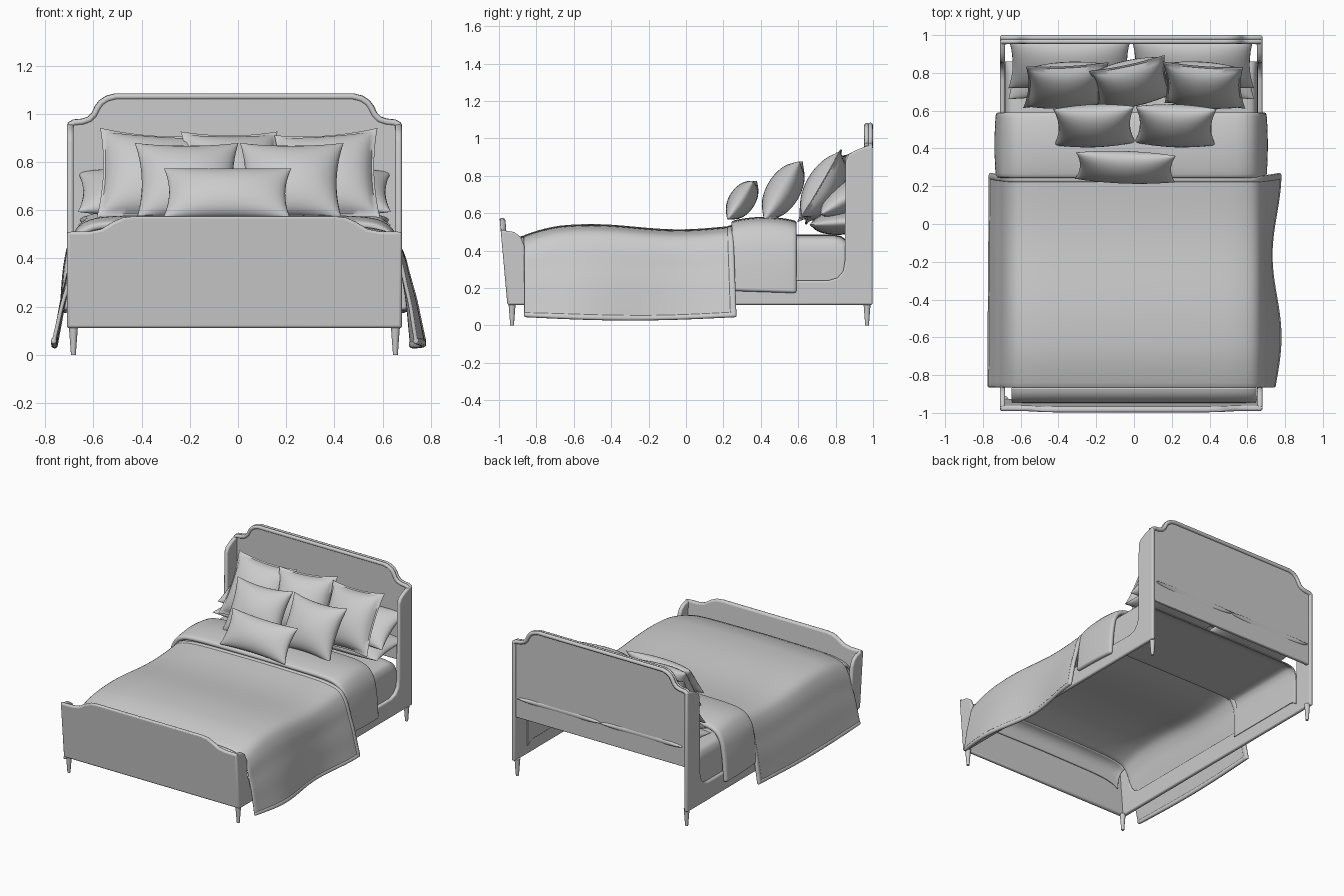
import bpy, bmesh, math
from mathutils import Vector, Euler

if "Cube" in bpy.data.objects:
    bpy.data.objects.remove(bpy.data.objects["Cube"])

CX = -0.015  # centre line of the frame


def finish(bm, name, angle=40):
    bmesh.ops.recalc_face_normals(bm, faces=bm.faces)
    me = bpy.data.meshes.new(name)
    bm.to_mesh(me)
    bm.free()
    ob = bpy.data.objects.new(name, me)
    bpy.context.collection.objects.link(ob)
    bpy.ops.object.select_all(action='DESELECT')
    ob.select_set(True)
    bpy.context.view_layer.objects.active = ob
    bpy.ops.object.shade_smooth_by_angle(angle=math.radians(angle))
    return ob


def bevel(ob, w, seg=3):
    m = ob.modifiers.new("bevel", 'BEVEL')
    m.width, m.segments, m.limit_method = w, seg, 'ANGLE'
    m.angle_limit = math.radians(50)


def slab(name, pts, offset, bev=0.01):
    """Closed outline of 3D points, extruded by offset."""
    bm = bmesh.new()
    f = bm.faces.new([bm.verts.new(p) for p in pts])
    r = bmesh.ops.extrude_face_region(bm, geom=[f])
    bmesh.ops.translate(bm, vec=offset, verts=[v for v in r['geom'] if isinstance(v, bmesh.types.BMVert)])
    ob = finish(bm, name)
    bevel(ob, bev)
    return ob


def spline(pts, t):
    """Catmull-Rom point at t in 0..1."""
    n = len(pts) - 1
    i = min(int(t * n), n - 1)
    f = t * n - i
    p = [Vector(pts[max(0, min(n, i + k))]) for k in (-1, 0, 1, 2)]
    return 0.5 * (2 * p[1] + (p[2] - p[0]) * f + (2 * p[0] - 5 * p[1] + 4 * p[2] - p[3]) * f ** 2
                  + (3 * p[1] - p[0] - 3 * p[2] + p[3]) * f ** 3)


def sheet(name, func, u0, u1, v0, v1, nu, nv, thick):
    bm = bmesh.new()
    g = [[bm.verts.new(func(u0 + (u1 - u0) * i / nu, v0 + (v1 - v0) * j / nv))
          for j in range(nv + 1)] for i in range(nu + 1)]
    for i in range(nu):
        for j in range(nv):
            bm.faces.new((g[i][j], g[i + 1][j], g[i + 1][j + 1], g[i][j + 1]))
    ob = finish(bm, name)
    m = ob.modifiers.new("thickness", 'SOLIDIFY')
    m.thickness, m.offset = thick, 0
    bevel(ob, thick * 0.4, 2)
    return ob


def tube(name, pts, r):
    cu = bpy.data.curves.new(name, 'CURVE')
    cu.dimensions, cu.bevel_depth, cu.bevel_resolution = '3D', r, 2
    s = cu.splines.new('POLY')
    s.points.add(len(pts) - 1)
    for p, q in zip(s.points, pts):
        p.co = (*q, 1)
    ob = bpy.data.objects.new(name, cu)
    bpy.context.collection.objects.link(ob)


def both(half):
    """Mirror a right-hand (x, z) outline, running from right to left."""
    return [(CX + x, z) for x, z in half] + [(CX - x, z) for x, z in reversed(half)]


# headboard with stepped shoulders, and its padded rim
shoulder = [(.695, .965), (.675, .977), (.64, .98), (.61, .99), (.59, 1.01), (.575, 1.04),
            (.56, 1.06), (.535, 1.076), (.50, 1.085)]
top = both(shoulder)
inner = [(CX + (x - CX) * .985, z - .012) for x, z in top]
outline = [(CX + .69, .42)] + inner + [(CX - .69, .42)]
slab("headboard_panel", [(x, .960, z) for x, z in outline], (0, .025, 0), .006)
tube("headboard_rim_back", [(x, .986, z - .002) for x, z in inner], .014)
tube("headboard_rim_front", [(x, .966, z - .002) for x, z in inner], .013)

# footboard, leaning outward at the top
crest = [(.695, .11), (.695, .51), (.60, .512), (.55, .522), (.50, .553), (.46, .57), (.41, .575)]
slab("footboard_panel", [(x, -.955 - .042 * (z - .11) / .465, z) for x, z in both(crest)], (0, .03, 0), .012)
tube("footboard_piping", [(x, -.97 - .02 * (z - .5) / .08, z - .008) for x, z in both(crest[1:])], .008)

# side panels: head wing, low rail and foot wing in one profile
side = [(.998, .11), (.998, .965), (.955, .955), (.91, .938), (.87, .915), (.853, .88), (.85, .35), (.84, .29),
        (.81, .255), (.76, .24), (-.77, .24), (-.82, .255), (-.85, .29), (-.86, .34), (-.865, .43),
        (-.885, .475), (-.92, .50), (-.985, .51), (-.95, .11)]
for s, tag in ((1, "right"), (-1, "left")):
    slab("side_panel_" + tag, [(CX + s * .695, y, z) for y, z in side], (-s * .028, 0, 0), .01)
    # tapered legs
    for y, end in ((-.93, "front"), (.968, "back")):
        bm = bmesh.new()
        bmesh.ops.create_cone(bm, cap_ends=True, segments=20, radius1=.010, radius2=.019, depth=.12)
        bmesh.ops.translate(bm, vec=(CX + s * .668, y, .06), verts=bm.verts)
        finish(bm, f"{end}_leg_{tag}")

# mattress cover: open underneath and at both ends
bed_half = [(.665, .2), (.665, .29), (.665, .38), (.655, .44), (.62, .47), (.5, .478), (.25, .48)]
bed_sec = both(bed_half[:7] + [(.08, .48)])


def bed_pt(u, v):
    x, z = spline(bed_sec, u)
    return (x, .22 + .64 * v, z - .03 * max(0, (v - .9) / .1) ** 2)


sheet("mattress_cover", bed_pt, 0, 1, 0, 1, 60, 20, .01)

# duvet: cross-section swept along the bed
half = [(.755, .045), (.738, .14), (.722, .23), (.70, .32), (.678, .41), (.64, .475), (.57, .502), (.45, .514), (.22, .518)]
section = [(x, z) for x, z in half] + [(0, .52)] + [(-x, z) for x, z in reversed(half)]


def duvet_pt(u, v):
    x, z = spline(section, u)
    hang = max(0, (.45 - z) / .4)
    y = .255 - 1.12 * v + .015 * hang * (1 - v)
    foot = max(0, (v - .8) / .2) ** 2
    lift = .014 * math.cos((v - .68) * 7.5) - .035 * foot
    z += lift * (1 - min(1, hang)) - .018 * math.sin(math.pi * v) * hang
    if x > 0:
        x += (-.008 + .024 * math.cos(8.2 * v)) * hang
    else:
        x -= (.004 + .008 * v) * hang
    return (x, y, z)


sheet("duvet", duvet_pt, 0, 1, 0, 1, 72, 40, .016)
sheet("duvet_hem_right", duvet_pt, 0, .02, 0, 1, 2, 40, .024)
sheet("duvet_hem_left", duvet_pt, .98, 1, 0, 1, 2, 40, .024)
sheet("duvet_hem_head", duvet_pt, 0, 1, 0, .03, 72, 2, .024)

# rounded foot end of the duvet
tuck = [(0, 0), (-.03, -.012), (-.055, -.035), (-.07, -.07), (-.074, -.12)]


def tuck_pt(u, v):
    x, y, z = duvet_pt(.27 + .46 * u, 1)
    dy, dz = spline(tuck, v)
    return (x, y + dy, z + dz)


sheet("duvet_foot_tuck", tuck_pt, 0, 1, 0, 1, 36, 15, .016)

# folded sheet over the mattress
fold = [(.70, .185), (.695, .28), (.685, .38), (.665, .46), (.61, .515), (.5, .535), (.25, .54)]
fold_sec = fold + [(0, .54)] + [(-x, z) for x, z in reversed(fold)]


def fold_pt(u, v):
    x, z = spline(fold_sec, u)
    puff = math.sin(math.pi * v) ** .7
    k = min(1, max(0, (.5 - z) / .1))
    return (CX + x + .008 * puff * k * (1 if x > 0 else -1), .245 + .345 * v, z + .024 * puff * (1 - k) - .012 * v * k)


sheet("folded_sheet", fold_pt, 0, 1, 0, 1, 60, 14, .032)


# pillows
def pillow(name, w, h, t, loc, rot, pinch=.10, flange=0.0, n=20):
    bm = bmesh.new()
    R = Euler([math.radians(a) for a in rot]).to_matrix()
    for s in (1, -1):
        g = []
        for i in range(n + 1):
            row = []
            for j in range(n + 1):
                # cosine spacing packs rows near the seam
                a, b = -math.cos(math.pi * i / n), -math.cos(math.pi * j / n)
                k = 1 - flange
                d = max(0, 1 - (a / k) ** 2) * max(0, 1 - (b / k) ** 2)
                z = s * (t / 2 * d ** .5 + (.004 if flange and max(abs(a), abs(b)) < .999 else 0))
                p = Vector((w / 2 * a * (1 - pinch * (1 - b * b)), h / 2 * b * (1 - pinch * (1 - a * a)), z))
                row.append(bm.verts.new(R @ p + Vector(loc)))
            g.append(row)
        for i in range(n):
            for j in range(n):
                bm.faces.new((g[i][j], g[i + 1][j], g[i + 1][j + 1], g[i][j + 1]))
    bmesh.ops.remove_doubles(bm, verts=bm.verts, dist=.0002)
    finish(bm, name, 60)


pillow("lumbar_cushion", .53, .25, .14, (-.045, .30, .67), (56, 0, -2), .09)
pillow("middle_cushion_left", .43, .37, .18, (-.21, .52, .72), (59, 0, 2), .12)
pillow("middle_cushion_right", .43, .37, .18, (.22, .52, .72), (59, 0, -2), .12)
pillow("large_cushion_left", .44, .43, .18, (-.36, .735, .74), (60, 4, 3), .09, .07)
pillow("large_cushion_centre", .41, .43, .18, (-.015, .745, .74), (60, 0, 12), .09, .07)
pillow("large_cushion_right", .43, .43, .18, (.37, .735, .74), (60, -4, -4), .09, .07)
for sx, tag in ((-1, "left"), (1, "right")):
    x = CX + sx * .325
    pillow("lower_sleeping_pillow_" + tag, .65, .34, .13, (x, .83, .55), (4, 0, 0), .07)
    pillow("upper_sleeping_pillow_" + tag, .65, .31, .17, (x, .85, .675), (32, 0, 0), .07)
